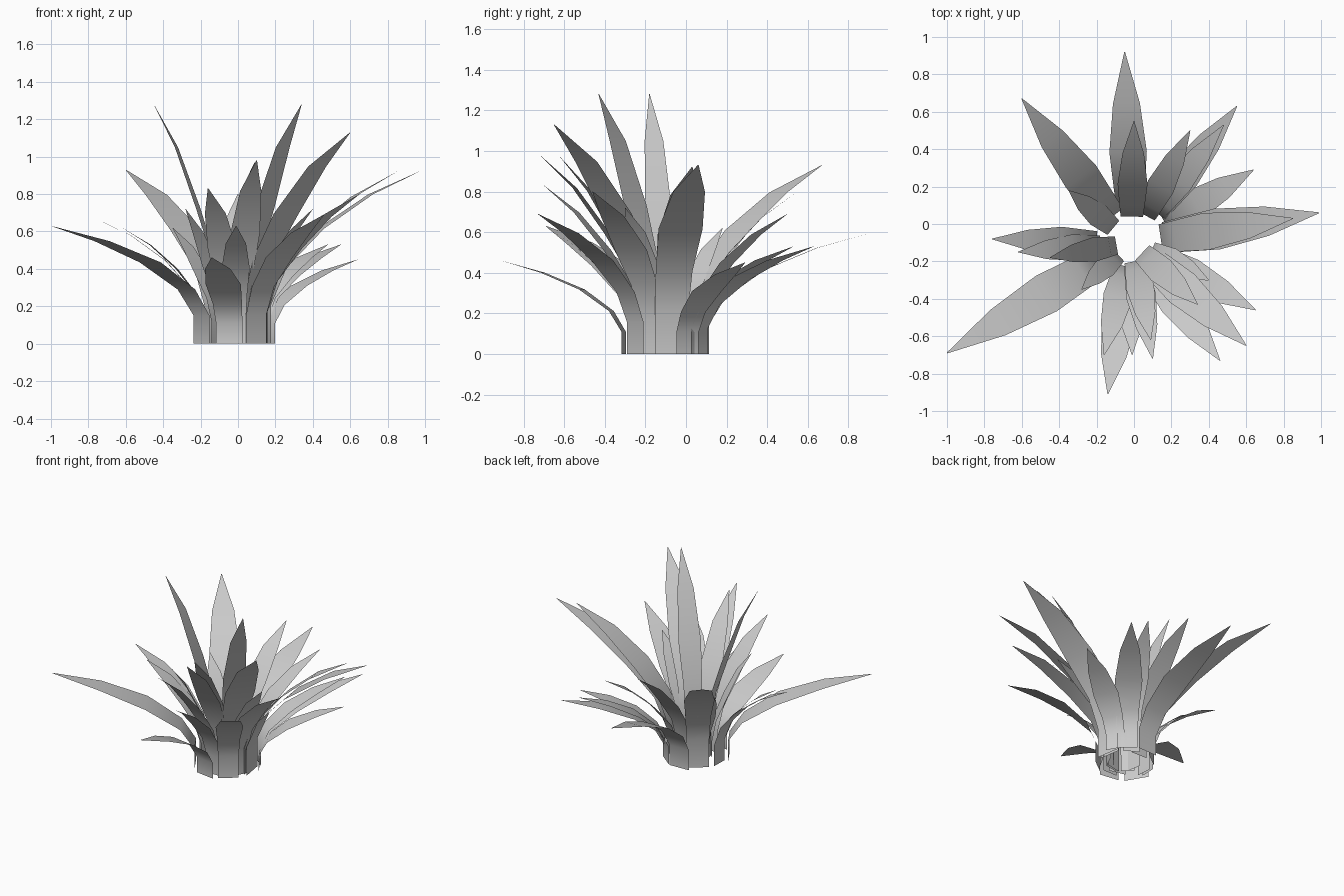
import bpy, math
from mathutils import Vector

CENTRE = Vector((-0.015, -0.1, 0))

# tip of each leaf (x, y, z) and its greatest width
TIPS = [
    (-0.05, 0.92, 0.60, 0.20), (-0.60, 0.67, 0.93, 0.20), (0.55, 0.63, 0.53, 0.18),
    (0.48, 0.53, 0.53, 0.15), (0.30, 0.50, 0.69, 0.15), (0.64, 0.29, 0.45, 0.17),
    (0.00, 0.55, 0.80, 0.16), (0.99, 0.06, 0.93, 0.22), (0.85, 0.03, 0.92, 0.20),
    (0.65, -0.46, 0.80, 0.18), (0.60, -0.65, 1.13, 0.20), (0.46, -0.73, 0.69, 0.18),
    (0.34, -0.43, 1.28, 0.15), (-0.45, -0.18, 1.28, 0.13), (0.10, -0.72, 0.98, 0.16),
    (0.09, -0.62, 0.97, 0.15), (-0.01, -0.70, 0.63, 0.15), (-0.14, -0.91, 0.46, 0.19),
    (-0.16, -0.70, 0.83, 0.16), (-1.00, -0.69, 0.63, 0.22), (-0.76, -0.08, 0.67, 0.15),
    (-0.62, -0.15, 0.62, 0.14), (-0.28, -0.35, 0.72, 0.12), (-0.35, 0.18, 0.62, 0.13),
    (0.40, -0.30, 0.72, 0.15),
]

# along the leaf: outward fraction, height fraction (steep leaf, flat leaf), width
PROFILE = [
    (0.00, 0.00, 0.00, 0.75),
    (0.00, 0.16, 0.24, 0.75),
    (0.10, 0.36, 0.46, 0.83),
    (0.34, 0.57, 0.69, 1.00),
    (0.66, 0.82, 0.87, 0.72),
    (1.00, 1.00, 1.00, 0.02),
]


def leaf(index, tip):
    """Thin pointed blade that rises from the base and bends outward."""
    out = Vector((tip[0], tip[1], 0)) - CENTRE
    reach, height, width = out.length, tip[2], tip[3]
    out.normalize()
    side = Vector((-out.y, out.x, 0))
    # steep leaves grow from the heart, flat leaves from the outer ring
    flat = min(1, max(0, (reach / height - 0.4) / 0.9))
    base = 0.08 + 0.13 * flat
    verts, faces = [], []
    for t, steep_z, flat_z, w in PROFILE:
        p = CENTRE + out * (base + (reach - base) * t)
        p.z = height * (steep_z + (flat_z - steep_z) * flat)
        verts += [p - side * width * w / 2, p + side * width * w / 2]
    for i in range(0, len(verts) - 2, 2):
        faces.append((i, i + 1, i + 3, i + 2))
    mesh = bpy.data.meshes.new("leaf")
    mesh.from_pydata(verts, [], faces)
    mesh.polygons.foreach_set("use_smooth", [True] * len(faces))
    obj = bpy.data.objects.new(f"leaf_{index:02d}", mesh)
    bpy.context.collection.objects.link(obj)


for n, tip_point in enumerate(TIPS, 1):
    leaf(n, tip_point)
